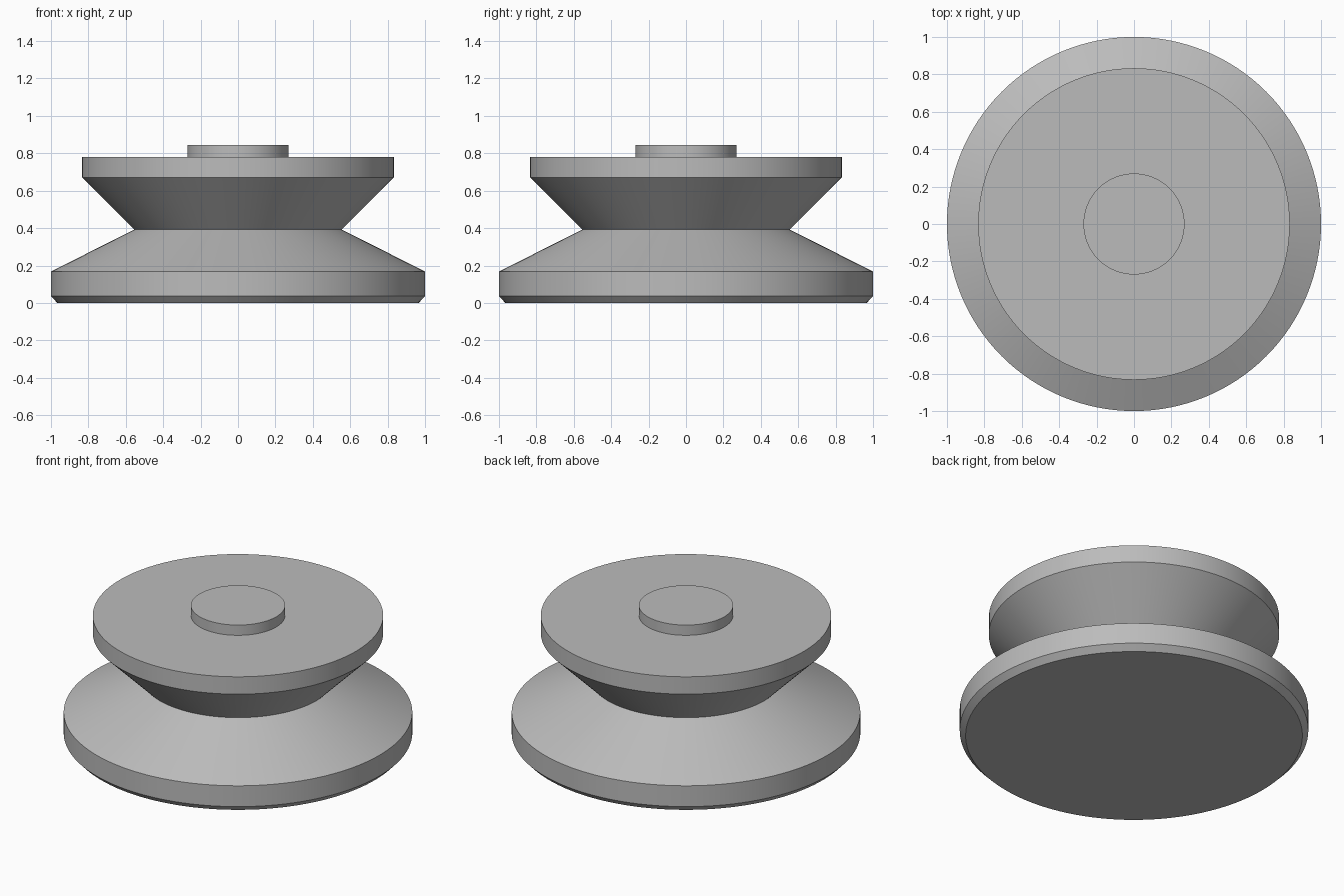
import bpy
import bmesh
from math import cos, sin, tau, radians

SEGMENTS = 128

cube = bpy.data.objects.get("Cube")
if cube:
    bpy.data.objects.remove(cube, do_unlink=True)

# Single plain grey finish
grey = bpy.data.materials.new("plain grey")
grey.use_nodes = True
colour = (0.5, 0.5, 0.5, 1)
grey.diffuse_color = colour
grey.node_tree.nodes["Principled BSDF"].inputs["Base Color"].default_value = colour


def turned_part(name, profile, cap_bottom=False, cap_top=False):
    """Revolve (radius, height) points, listed bottom to top, around z."""
    bm = bmesh.new()
    angles = [tau * i / SEGMENTS for i in range(SEGMENTS)]
    rings = [[bm.verts.new((r * cos(a), r * sin(a), z)) for a in angles]
             for r, z in profile]
    for low, high in zip(rings, rings[1:]):
        for i in range(SEGMENTS):
            j = (i + 1) % SEGMENTS
            bm.faces.new((low[i], low[j], high[j], high[i]))
    if cap_bottom:
        bm.faces.new(rings[0][::-1])
    if cap_top:
        bm.faces.new(rings[-1])
    mesh = bpy.data.meshes.new(name)
    bm.to_mesh(mesh)
    bm.free()
    mesh.materials.append(grey)
    part = bpy.data.objects.new(name, mesh)
    bpy.context.collection.objects.link(part)
    bpy.ops.object.select_all(action="DESELECT")
    part.select_set(True)
    bpy.context.view_layer.objects.active = part
    bpy.ops.object.shade_smooth_by_angle(angle=radians(25))
    return part


# Chamfered foot tapering up to the waist
turned_part("base", [(0.966, 0), (1, 0.036), (1, 0.168), (0.555, 0.392)],
            cap_bottom=True)

# Flare from the waist to the upper rim
turned_part("upper_flange", [(0.555, 0.392), (0.833, 0.67), (0.833, 0.78)],
            cap_top=True)

# Raised boss in the centre of the top
turned_part("centre_boss", [(0.27, 0.78), (0.27, 0.845)], cap_top=True)
